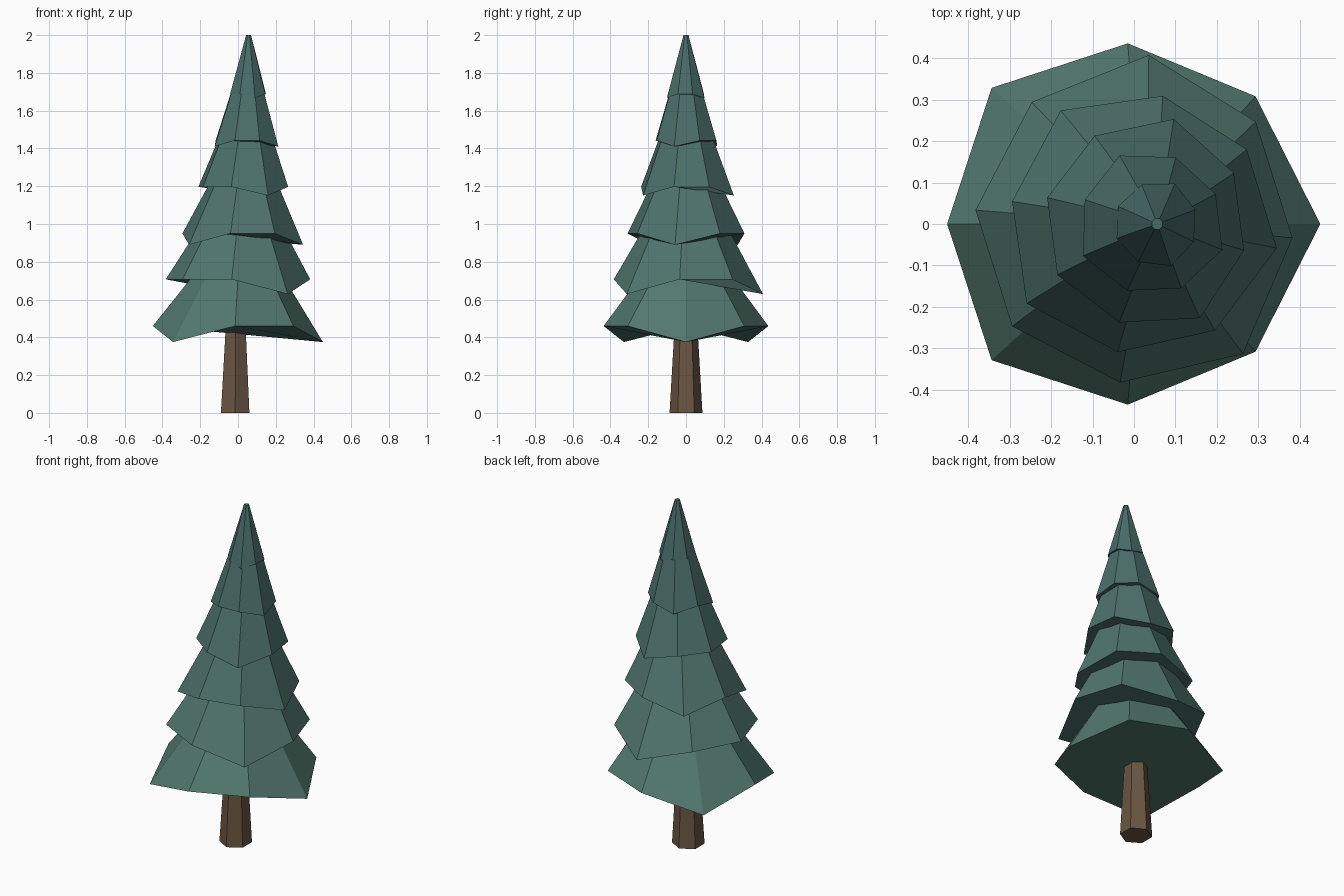
import bpy, bmesh
from math import sin, cos, radians

if "Cube" in bpy.data.objects:
    bpy.data.objects.remove(bpy.data.objects["Cube"])


def material(name, rgb):
    m = bpy.data.materials.new(name)
    m.diffuse_color = (*rgb, 1)
    m.use_nodes = True
    m.node_tree.nodes["Principled BSDF"].inputs["Base Color"].default_value = m.diffuse_color
    return m


def ring(bm, n, cx, z, r, turn, low=(), drop=0, flare=1):
    """Polygon ring; the listed corners droop and flare outward."""
    verts = []
    for i in range(n):
        a = radians(turn) + radians(360 / n) * i
        rr = r * flare if i in low else r
        zz = z - drop if i in low else z
        verts.append(bm.verts.new((cx + rr * cos(a), rr * sin(a), zz)))
    return verts


def frustum(name, mat, n, bottom, top):
    bm = bmesh.new()
    b, t = ring(bm, n, **bottom), ring(bm, n, **top)
    bm.faces.new(b[::-1])
    bm.faces.new(t)
    for i in range(n):
        j = (i + 1) % n
        bm.faces.new((b[i], b[j], t[j], t[i]))
    me = bpy.data.meshes.new(name)
    bm.to_mesh(me)
    bm.free()
    me.materials.append(mat)
    ob = bpy.data.objects.new(name, me)
    bpy.context.collection.objects.link(ob)
    return ob


# Tapered hexagonal trunk
frustum("trunk", material("bark", (0.145, 0.09, 0.055)), 6,
        dict(cx=-0.015, z=0, r=0.087, turn=30),
        dict(cx=-0.012, z=0.52, r=0.057, turn=30))

# Branch tiers: centre x, rim z, rim radius, droop, top centre x, top radius
tiers = [
    (-0.015, 0.46, 0.436, 0.085, 0.003, 0.205),
    (0.000, 0.707, 0.384, 0.078, 0.017, 0.200),
    (0.015, 0.95, 0.314, 0.060, 0.032, 0.160),
    (0.028, 1.197, 0.246, 0.046, 0.043, 0.126),
    (0.042, 1.442, 0.171, 0.031, 0.052, 0.075),
    (0.053, 1.688, 0.101, 0.020, 0.056, 0.014),
]
for k, (cx, z, r, drop, tx, tr) in enumerate(tiers):
    f = k / 5
    green = material(f"needles_{k + 1}",
                     (0.085 - 0.02 * f, 0.19 - 0.04 * f, 0.155 - 0.015 * f))
    low = (2, 7) if k % 2 else (0, 3, 5)
    frustum(f"branch_tier_{k + 1}", green, 8,
            dict(cx=cx, z=z, r=r, turn=-5 * k, low=low, drop=drop, flare=1.066),
            dict(cx=tx, z=z + 0.312, r=tr, turn=-5 * k))
